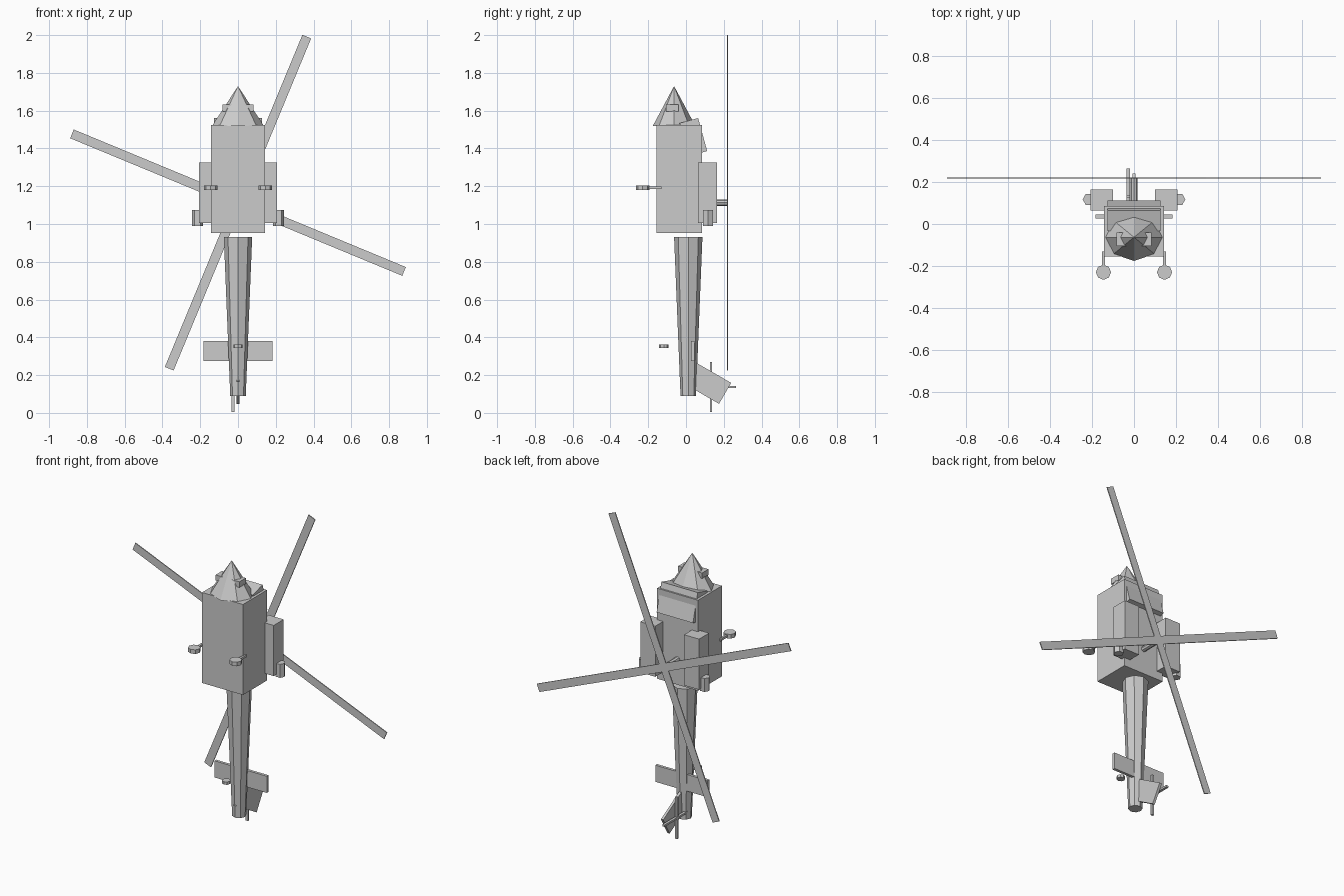
import bpy
from math import radians
from mathutils import Matrix

old = bpy.data.objects.get("Cube")
if old:
    bpy.data.objects.remove(old, do_unlink=True)

GREY = (0.6, 0.6, 0.6, 1)
grey = bpy.data.materials.new("plain grey")
grey.use_nodes = True
grey.diffuse_color = GREY
bsdf = next(n for n in grey.node_tree.nodes if n.type == 'BSDF_PRINCIPLED')
bsdf.inputs["Base Color"].default_value = GREY
bsdf.inputs["Roughness"].default_value = 0.8


def finish(name):
    obj = bpy.context.object
    obj.name = obj.data.name = name
    obj.data.materials.append(grey)
    return obj


def box(name, centre, size, tilt=(0, 0, 0)):
    bpy.ops.mesh.primitive_cube_add(size=1, location=centre,
                                    rotation=[radians(a) for a in tilt])
    obj = finish(name)
    obj.data.transform(Matrix.Diagonal((*size, 1)))
    return obj


def prism(name, centre, bottom, top, depth, sides=8, tilt=(0, 0, 0)):
    bpy.ops.mesh.primitive_cone_add(vertices=sides, radius1=bottom, radius2=top,
                                    depth=depth, location=centre,
                                    rotation=[radians(a) for a in tilt])
    return finish(name)


# Fuselage, with the nose pointing up and the belly facing forward
box("fuselage", (0, -0.035, 1.238), (0.286, 0.24, 0.572))
nose = prism("nose_cone", (0, -0.063, 1.625), 0.137, 0, 0.21)
nose.data.transform(Matrix.Diagonal((1, 0.82, 1, 1)))
box("nose_sensor", (0, -0.073, 1.614), (0.166, 0.064, 0.036))
box("cockpit_canopy", (0, 0.039, 1.46), (0.254, 0.102, 0.181), (15.3, 0, 0))

# Parts on both sides
for side, x in (("left", 1), ("right", -1)):
    box(side + "_engine", (x * 0.153, 0.113, 1.165), (0.105, 0.1, 0.32))
    prism(side + "_exhaust", (x * 0.214, 0.117, 1.032), 0.03, 0.03, 0.085, 6,
          (0, 0, 30))
    box(side + "_wheel_strut", (x * 0.145, -0.17, 1.192), (0.014, 0.08, 0.014))
    prism(side + "_wheel", (x * 0.145, -0.229, 1.192), 0.036, 0.036, 0.026)

# Tail
prism("tail_boom", (0, 0.012, 0.51), 0.041, 0.075, 0.84)
box("stabilizer", (0, 0.036, 0.327), (0.367, 0.018, 0.105))
box("tail_fin", (0, 0.103, 0.1635), (0.016, 0.128, 0.24), (60, 0, 0))
prism("tail_wheel", (0, -0.117, 0.352), 0.025, 0.025, 0.018)

# Tail rotor
for i in range(2):
    box("tail_rotor_blade", (-0.027, 0.132, 0.137), (0.016, 0.012, 0.264),
        (90 * i, 0, 0))

# Main rotor
prism("rotor_mast", (0, 0.147, 1.113), 0.017, 0.017, 0.14, 8, (90, 0, 0))
for i in range(2):
    box("main_rotor_blade", (0, 0.219, 1.113), (1.903, 0.006, 0.05),
        (0, 22.5 + 90 * i, 0))
